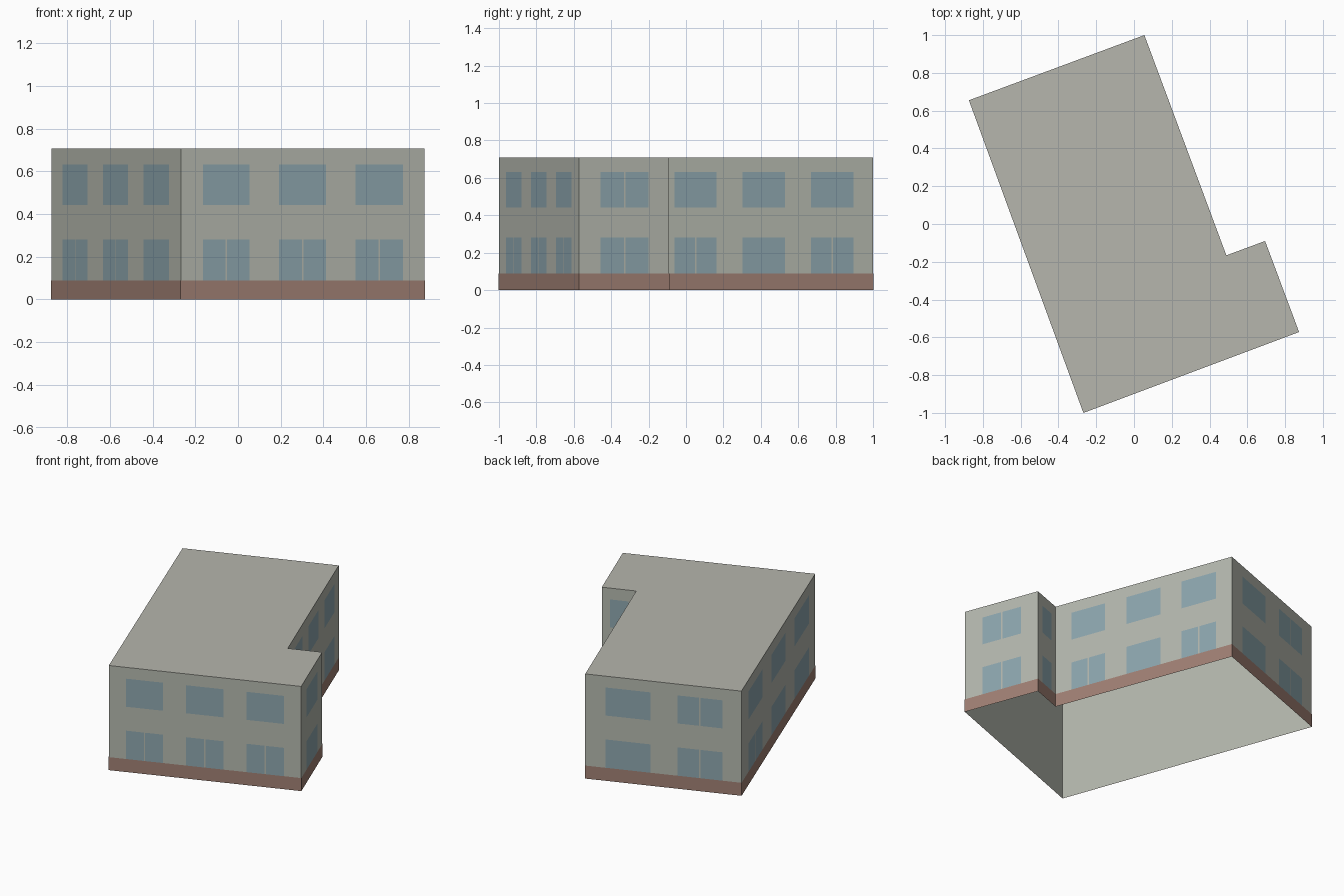
import bpy
import bmesh
from mathutils import Vector

cube = bpy.data.objects.get("Cube")
if cube:
    bpy.data.objects.remove(cube, do_unlink=True)

HEIGHT = 0.708
BASE_TOP = 0.088
LOWER, UPPER = (BASE_TOP, 0.28), (0.442, 0.632)
OFFSET = 0.0015      # how far plates sit off the wall
GAP = 0.004          # half width of the gap between two panes

# Footprint corners, counter-clockwise from the front corner
CORNERS = [Vector(p) for p in (
    (-0.268, -1.0), (0.874, -0.572), (0.694, -0.09),
    (0.489, -0.166), (0.055, 1.0), (-0.874, 0.655))]

# Per wall: name, and window columns (start, end, lower split, upper split)
THIRDS = ((0.09, 0.282), (0.402, 0.596), (0.716, 0.91))
WALLS = [
    ("front", [(*t, True, False) for t in THIRDS]),
    ("wing_side", [(0.24, 0.77, True, True)]),
    ("wing_back", [(0.24, 0.77, False, False)]),
    ("long_side", [(*t, s, False) for t, s in zip(THIRDS, (True, False, True))]),
    ("back", [(0.13, 0.418, False, False), (0.59, 0.878, True, True)]),
    ("far_side", [(*t, s, False) for t, s in zip(THIRDS, (True, True, False))]),
]


def material(name, colour):
    mat = bpy.data.materials.new(name)
    mat.use_nodes = True
    mat.diffuse_color = (*colour, 1)
    shader = mat.node_tree.nodes["Principled BSDF"]
    shader.inputs["Base Color"].default_value = (*colour, 1)
    shader.inputs["Roughness"].default_value = 0.9
    return mat


def make_object(name, bm, *mats):
    mesh = bpy.data.meshes.new(name)
    bm.to_mesh(mesh)
    bm.free()
    for mat in mats:
        mesh.materials.append(mat)
    obj = bpy.data.objects.new(name, mesh)
    bpy.context.collection.objects.link(obj)
    return obj


def plate(bm, a, b, u0, u1, z0, z1):
    """Upright rectangle just outside wall a-b, between distances u0 and u1."""
    along = (b - a).normalized()
    out = Vector((along.y, -along.x)) * OFFSET
    ring = ((u0, z0), (u1, z0), (u1, z1), (u0, z1))
    bm.faces.new([bm.verts.new((*(a + along * u + out), z)) for u, z in ring])


wall_mat = material("wall grey", (0.46, 0.478, 0.422))
roof_mat = material("roof grey", (0.466, 0.466, 0.418))
base_mat = material("base brown", (0.352, 0.216, 0.174))
glass_mat = material("window blue", (0.266, 0.381, 0.423))

# Building shell: walls and flat roof, open underneath
bm = bmesh.new()
low = [bm.verts.new((*c, 0)) for c in CORNERS]
top = [bm.verts.new((*c, HEIGHT)) for c in CORNERS]
for i in range(len(CORNERS)):
    j = (i + 1) % len(CORNERS)
    bm.faces.new((low[i], low[j], top[j], top[i]))
bm.faces.new(top).material_index = 1
make_object("building_shell", bm, wall_mat, roof_mat)

# Brown base band and windows on every wall
base = bmesh.new()
for i, (name, columns) in enumerate(WALLS):
    a, b = CORNERS[i], CORNERS[(i + 1) % len(CORNERS)]
    length = (b - a).length
    plate(base, a, b, -OFFSET, length + OFFSET, 0, BASE_TOP)
    panes = bmesh.new()
    for start, end, *splits in columns:
        u0, u1 = start * length, end * length
        mid = (u0 + u1) / 2
        for (z0, z1), split in zip((LOWER, UPPER), splits):
            if split:
                plate(panes, a, b, u0, mid - GAP, z0, z1)
                plate(panes, a, b, mid + GAP, u1, z0, z1)
            else:
                plate(panes, a, b, u0, u1, z0, z1)
    make_object(name + "_windows", panes, glass_mat)
make_object("base_band", base, base_mat)
